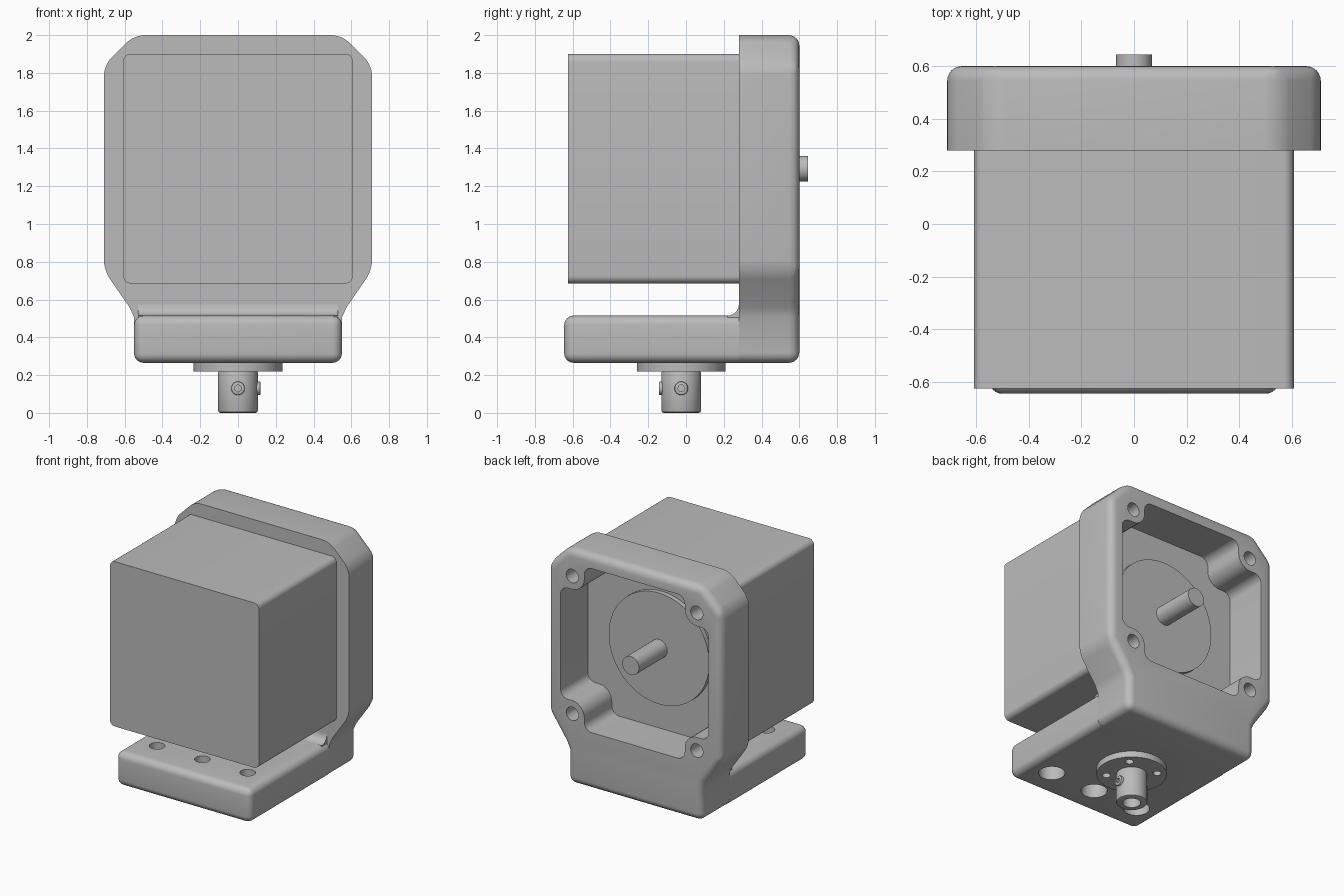
import bpy
import bmesh
import math
from mathutils import Matrix, Vector

cube = bpy.data.objects.get("Cube")
if cube:
    bpy.data.objects.remove(cube, do_unlink=True)

GREY = (0.5, 0.5, 0.5, 1.0)
grey = bpy.data.materials.new("plain grey")
grey.use_nodes = True
grey.diffuse_color = GREY
grey.node_tree.nodes["Principled BSDF"].inputs["Base Color"].default_value = GREY

MOTOR_Z = 1.293      # height of the motor axis
HUB_Y = -0.025       # position of the hub axis
FACE_Y = 0.28        # plane where motor and bracket meet


def finish(bm, name):
    bmesh.ops.recalc_face_normals(bm, faces=bm.faces)
    mesh = bpy.data.meshes.new(name)
    bm.to_mesh(mesh)
    bm.free()
    mesh.materials.append(grey)
    obj = bpy.data.objects.new(name, mesh)
    bpy.context.collection.objects.link(obj)
    return obj


def rounded(corners, steps=6):
    """Round each (x, z, radius) corner of a closed outline."""
    out = []
    for i, (x, z, r) in enumerate(corners):
        p = Vector((x, z))
        a = (Vector(corners[i - 1][:2]) - p).normalized()
        b = (Vector(corners[(i + 1) % len(corners)][:2]) - p).normalized()
        half = a.angle(b) / 2
        start, end = p + a * r / math.tan(half), p + b * r / math.tan(half)
        centre = p + (a + b).normalized() * r / math.sin(half)
        for k in range(steps + 1):
            d = start.lerp(end, k / steps) - centre
            out.append(tuple(centre + d.normalized() * r))
    return out


def prism(name, outline, y0, y1, bevel=0.0, round_y=None):
    """Extrude an x-z outline along y; round the convex sides and one end."""
    bm = bmesh.new()
    face = bm.faces.new([bm.verts.new((x, y0, z)) for x, z in outline])
    ext = bmesh.ops.extrude_face_region(bm, geom=[face])["geom"]
    bmesh.ops.translate(bm, vec=(0, y1 - y0, 0),
                        verts=[v for v in ext if isinstance(v, bmesh.types.BMVert)])
    bmesh.ops.recalc_face_normals(bm, faces=bm.faces)
    if bevel:
        edges = []
        for e in bm.edges:
            ya, yb = (v.co.y for v in e.verts)
            lengthwise = abs(ya - yb) > 0.01
            if (lengthwise and e.is_convex) or (not lengthwise and abs(ya - round_y) < 0.001):
                edges.append(e)
        bmesh.ops.bevel(bm, geom=edges, offset=bevel, segments=6, profile=0.5,
                        affect='EDGES', clamp_overlap=True)
    return finish(bm, name)


def cylinder(name, centre, radius, length, axis='Z', sides=48, bevel=0.0):
    bm = bmesh.new()
    turn = {'X': Matrix.Rotation(math.pi / 2, 4, 'Y'),
            'Y': Matrix.Rotation(math.pi / 2, 4, 'X'),
            'Z': Matrix.Identity(4)}[axis]
    bmesh.ops.create_cone(bm, cap_ends=True, segments=sides, radius1=radius, radius2=radius,
                          depth=length, matrix=Matrix.Translation(centre) @ turn)
    if bevel:
        rim = [e for e in bm.edges if any(len(f.verts) > 4 for f in e.link_faces)]
        bmesh.ops.bevel(bm, geom=rim, offset=bevel, segments=2, profile=0.5, affect='EDGES')
    return finish(bm, name)


def cut(obj, cutters):
    """Subtract the cutters and keep the resulting mesh."""
    for c in cutters:
        c.hide_render = True
        mod = obj.modifiers.new("cut", 'BOOLEAN')
        mod.operation = 'DIFFERENCE'
        mod.solver = 'EXACT'
        mod.object = c
    bpy.context.view_layer.update()
    graph = bpy.context.evaluated_depsgraph_get()
    mesh = bpy.data.meshes.new_from_object(obj.evaluated_get(graph))
    obj.modifiers.clear()
    obj.data = mesh
    for c in cutters:
        bpy.data.objects.remove(c, do_unlink=True)
    return obj


def mirrored(half):
    """Complete an outline from its +x half, listed bottom to top."""
    return half + [(-p[0],) + tuple(p[1:]) for p in reversed(half)]


parts = []

# Upright bracket frame: chamfered outline with a narrow neck
frame = prism("bracket_frame",
              mirrored([(0.55, 0.265), (0.55, 0.505), (0.575, 0.56),
                        (0.71, 0.755), (0.71, 1.84), (0.55, 2.0)]),
              FACE_Y, 0.60, 0.055, 0.60)

# Open pocket leaving a rounded screw boss in each corner
W, N = 0.605, 0.41
quarter = [(W, N, 0.06), (N, N, 0.1), (N, W, 0.06)]
ring = []
for i in range(4):
    c, s = round(math.cos(i * math.pi / 2)), round(math.sin(i * math.pi / 2))
    ring += [(x * c - z * s, x * s + z * c + MOTOR_Z, r) for x, z, r in quarter]
cutters = [prism("pocket_cutter", rounded(ring), 0.1, 0.8)]
for sx in (-1, 1):
    for sz in (-1, 1):
        cutters.append(cylinder("screw_cutter", (sx * 0.508, 0.45, MOTOR_Z + sz * 0.508),
                                0.05, 0.7, 'Y', 24))
parts.append(cut(frame, cutters))

# Foot with three counterbored holes
foot = prism("bracket_foot", mirrored([(0.55, 0.265), (0.55, 0.515)]),
             FACE_Y, -0.645, 0.05, -0.645)
cutters = []
for x in (-0.37, 0, 0.37):
    cutters.append(cylinder("hole_cutter", (x, -0.415, 0.4), 0.053, 0.6, sides=24))
    cutters.append(cylinder("counterbore_cutter", (x, -0.415, 0.24), 0.088, 0.3, sides=32))
parts.append(cut(foot, cutters))

# Concave fillet where the foot meets the frame
bm = bmesh.new()
R, TOP = 0.06, 0.515
section = [(FACE_Y + 0.01, TOP - 0.01), (FACE_Y - R, TOP - 0.01)]
for k in range(7):
    a = k / 6 * math.pi / 2
    section.append((FACE_Y - R + R * math.sin(a), TOP + R - R * math.cos(a)))
section.append((FACE_Y + 0.01, TOP + R))
face = bm.faces.new([bm.verts.new((-0.53, y, z)) for y, z in section])
ext = bmesh.ops.extrude_face_region(bm, geom=[face])["geom"]
bmesh.ops.translate(bm, vec=(1.06, 0, 0),
                    verts=[v for v in ext if isinstance(v, bmesh.types.BMVert)])
parts.append(finish(bm, "foot_fillet"))

# Motor body, pilot disc and shaft
M = 0.608
body = rounded([(M, MOTOR_Z - M, 0.04), (M, MOTOR_Z + M, 0.04),
                (-M, MOTOR_Z + M, 0.04), (-M, MOTOR_Z - M, 0.04)])
parts.append(prism("motor_body", body, -0.625, FACE_Y))
parts.append(cylinder("motor_pilot_disc", (0, FACE_Y + 0.015, MOTOR_Z), 0.41, 0.04, 'Y', 64))
parts.append(cylinder("motor_shaft", (0, 0.4625, MOTOR_Z), 0.068, 0.365, 'Y', 32))

# Hub flange with four diagonal holes
flange = cylinder("hub_flange", (0, HUB_Y, 0.2425), 0.235, 0.045, sides=64)
cutters = []
for i in range(4):
    a = math.pi / 4 + i * math.pi / 2
    cutters.append(cylinder("flange_cutter", (0.17 * math.cos(a), HUB_Y + 0.17 * math.sin(a), 0.24),
                            0.028, 0.2, sides=20))
parts.append(cut(flange, cutters))

# Hollow hub barrel
barrel = cylinder("hub_barrel", (0, HUB_Y, 0.1125), 0.105, 0.225, bevel=0.012)
parts.append(cut(barrel, [cylinder("bore_cutter", (0, HUB_Y, 0.05), 0.06, 0.3, sides=32)]))

# Two socket set screws, one at the front and one at the side
for name, axis, d in (("front_set_screw", 'Y', Vector((0, -1, 0))),
                      ("side_set_screw", 'X', Vector((1, 0, 0)))):
    base = Vector((0, HUB_Y, 0.13))
    screw = cylinder(name, base + d * 0.094, 0.036, 0.05, axis, 24, 0.006)
    parts.append(cut(screw, [cylinder("socket_cutter", base + d * 0.12, 0.019, 0.05, axis, 6)]))

# Smooth shading with crisp edges
bpy.ops.object.select_all(action='DESELECT')
for p in parts:
    p.select_set(True)
bpy.context.view_layer.objects.active = parts[0]
bpy.ops.object.shade_smooth_by_angle(angle=math.radians(35))
